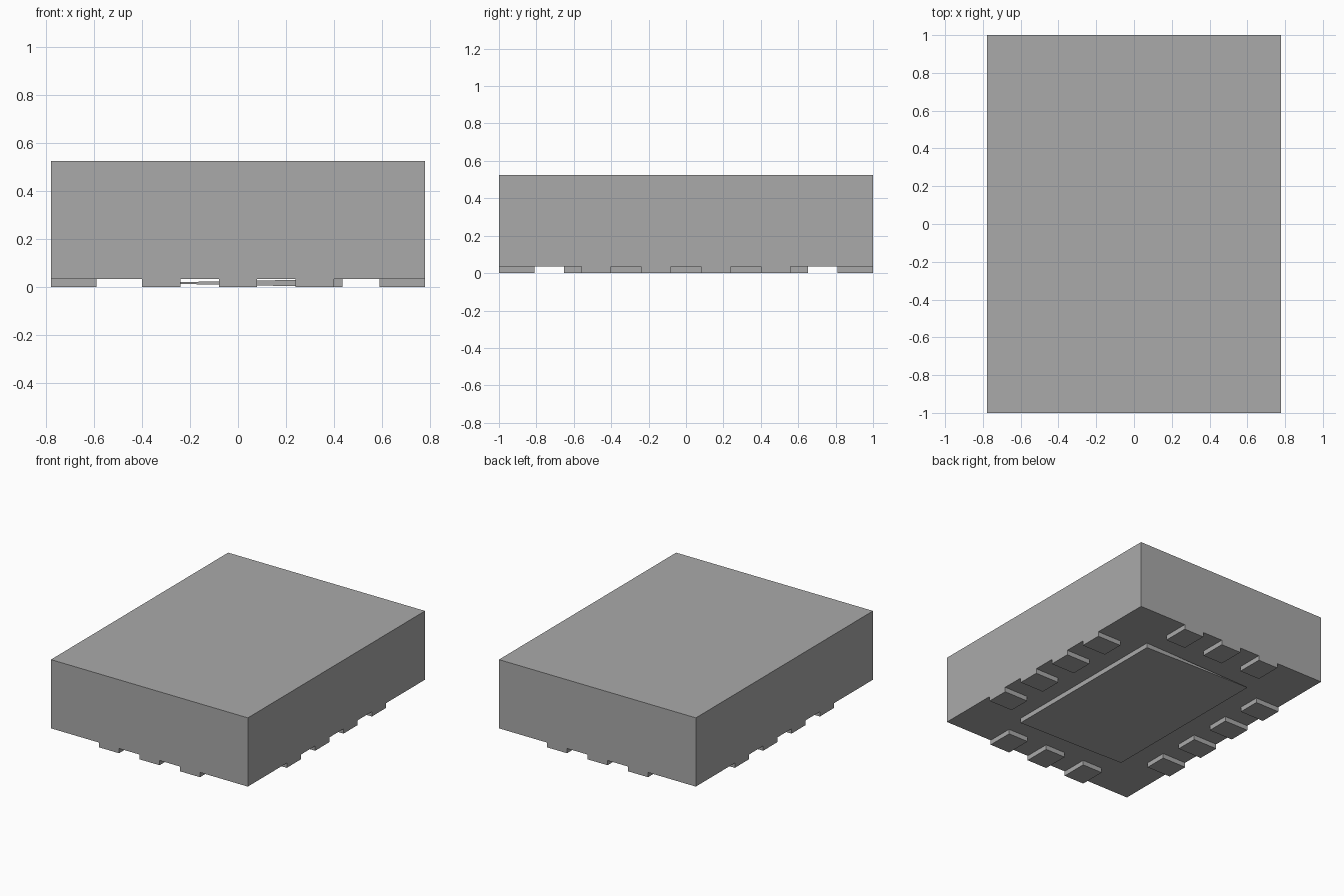
import bpy
import bmesh

cube = bpy.data.objects.get("Cube")
if cube:
    bpy.data.objects.remove(cube, do_unlink=True)

HALF_X, HALF_Y, TOP = 0.778, 1.0, 0.525
PAD_H, PAD_W, PAD_D = 0.034, 0.16, 0.19
PITCH = 0.32

grey = bpy.data.materials.new("grey")
grey.use_nodes = True
colour = (0.4, 0.4, 0.4, 1)
grey.diffuse_color = colour
grey.node_tree.nodes["Principled BSDF"].inputs["Base Color"].default_value = colour


def finish(name, bm):
    bmesh.ops.recalc_face_normals(bm, faces=bm.faces)
    mesh = bpy.data.meshes.new(name)
    bm.to_mesh(mesh)
    bm.free()
    mesh.materials.append(grey)
    obj = bpy.data.objects.new(name, mesh)
    bpy.context.collection.objects.link(obj)


def box(name, x, y, z, sx, sy, sz):
    """Box centred on x, y with its underside at z."""
    bm = bmesh.new()
    bmesh.ops.create_cube(bm, size=1)
    bmesh.ops.scale(bm, vec=(sx, sy, sz), verts=bm.verts)
    bmesh.ops.translate(bm, vec=(x, y, z + sz / 2), verts=bm.verts)
    finish(name, bm)


# Package body
box("body", 0, 0, PAD_H, 2 * HALF_X, 2 * HALF_Y, TOP - PAD_H)

# Contact pads, flush with the outer walls
for side, sign in (("left", 1), ("right", -1)):
    for i in range(4):
        box(f"{side}_pad_{i + 1}", sign * (HALF_X - PAD_D / 2), (i - 1.5) * PITCH, 0,
            PAD_D, PAD_W, PAD_H)
for side, sign in (("back", 1), ("front", -1)):
    for i in range(3):
        box(f"{side}_pad_{i + 1}", (i - 1) * PITCH, sign * (HALF_Y - PAD_D / 2), 0,
            PAD_W, PAD_D, PAD_H)

# Central pad: a wedge, full height on the left and tapering to an edge on the right
bm = bmesh.new()
profile = [(0.435, 0), (0.435, PAD_H), (-0.435, PAD_H / 2)]
face = bm.faces.new([bm.verts.new((x, -0.652, z)) for x, z in profile])
extruded = bmesh.ops.extrude_face_region(bm, geom=[face])["geom"]
bmesh.ops.translate(bm, vec=(0, 1.304, 0),
                    verts=[v for v in extruded if isinstance(v, bmesh.types.BMVert)])
finish("centre_pad", bm)
